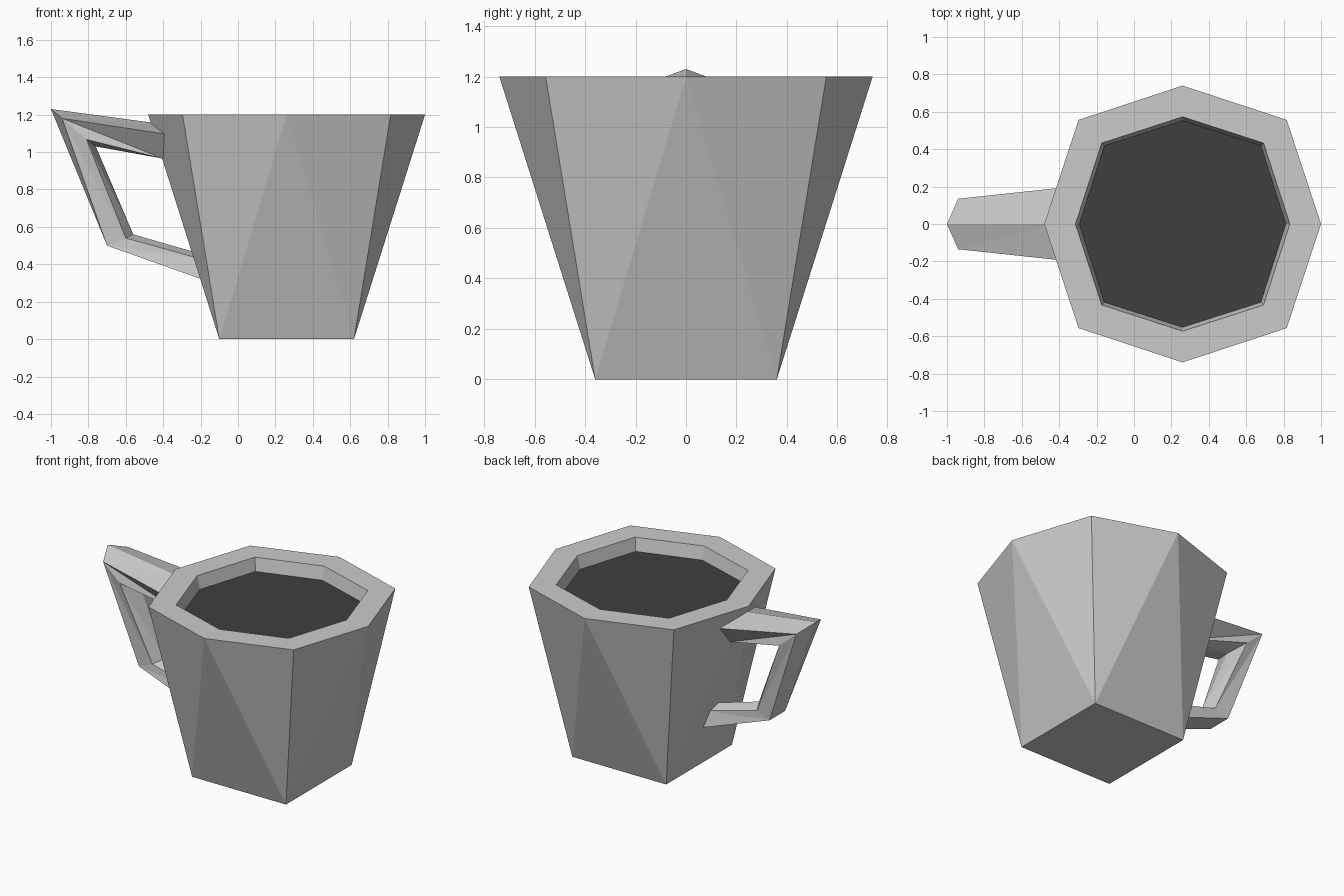
import bpy
import bmesh
from math import cos, sin, radians
from mathutils import Vector

if "Cube" in bpy.data.objects:
    bpy.data.objects.remove(bpy.data.objects["Cube"])

CX = 0.26      # cup axis in x
TOP = 1.2      # rim height
FILL = 1.11    # drink level


def octagon(r_axis, r_diag, z):
    """Eight points; even ones lie on the axes, odd ones on the diagonals."""
    pts = []
    for k in range(8):
        r = r_diag if k % 2 else r_axis
        a = radians(45 * k)
        pts.append((CX + r * cos(a), r * sin(a), z))
    return pts


def make_object(name, bm):
    mesh = bpy.data.meshes.new(name)
    bm.to_mesh(mesh)
    bm.free()
    obj = bpy.data.objects.new(name, mesh)
    bpy.context.collection.objects.link(obj)
    return obj


# Cup: square base blending into an octagonal rim, with a sloped inner wall
bm = bmesh.new()
base = [bm.verts.new((CX + sx * 0.36, sy * 0.36, 0))
        for sx, sy in ((1, 1), (-1, 1), (-1, -1), (1, -1))]
outer = [bm.verts.new(p) for p in octagon(0.74, 0.787, TOP)]
inner = [bm.verts.new(p) for p in octagon(0.573, 0.612, TOP)]
level = [bm.verts.new(p) for p in octagon(0.552, 0.592, FILL)]
bm.faces.new(base[::-1])
for i in range(4):
    corner, nxt = base[i], base[(i + 1) % 4]
    right, diag, left = outer[2 * i], outer[2 * i + 1], outer[(2 * i + 2) % 8]
    bm.faces.new((corner, diag, right))
    bm.faces.new((corner, left, diag))
    bm.faces.new((corner, nxt, left))
for k in range(8):
    n = (k + 1) % 8
    bm.faces.new((outer[k], outer[n], inner[n], inner[k]))
    bm.faces.new((inner[k], inner[n], level[n], level[k]))
make_object("cup_body", bm)

# Drink: dark octagonal surface just below the rim
bm = bmesh.new()
bm.faces.new([bm.verts.new(p) for p in octagon(0.552, 0.592, FILL)])
drink = make_object("drink_surface", bm)
dark = bpy.data.materials.new("dark_drink")
dark.diffuse_color = (0.05, 0.05, 0.05, 1)
dark.use_nodes = True
dark.node_tree.nodes["Principled BSDF"].inputs["Base Color"].default_value = dark.diffuse_color
drink.data.materials.append(dark)

# Handle: half cross-sections along the grip, from outer centre to inner centre
sections = [
    [(-0.44, 0, 1.155), (-0.38, 0.195, 1.095), (-0.40, 0.087, 0.965), (-0.40, 0, 0.965)],
    [(-1.00, 0, 1.23), (-0.94, 0.135, 1.18), (-0.81, 0.138, 1.067), (-0.76, 0, 1.03)],
    [(-0.70, 0, 0.50), (-0.70, 0.085, 0.50), (-0.60, 0.08, 0.54), (-0.56, 0, 0.56)],
    [(-0.18, 0, 0.315), (-0.18, 0.10, 0.315), (-0.21, 0.075, 0.432), (-0.22, 0, 0.462)],
]
bm = bmesh.new()
rings = [[bm.verts.new(p) for p in s] for s in sections]
for i in range(3):
    for j in range(3):
        a, b = rings[i][j], rings[i][j + 1]
        d, c = rings[i + 1][j], rings[i + 1][j + 1]
        if (i, j) == (0, 1):
            tris = ((a, b, d), (b, c, d))
        else:
            tris = ((a, b, c), (a, c, d))
        for t in tris:
            bm.faces.new(t)
handle = make_object("handle", bm)
mirror = handle.modifiers.new("mirror", 'MIRROR')
mirror.use_axis = (False, True, False)
